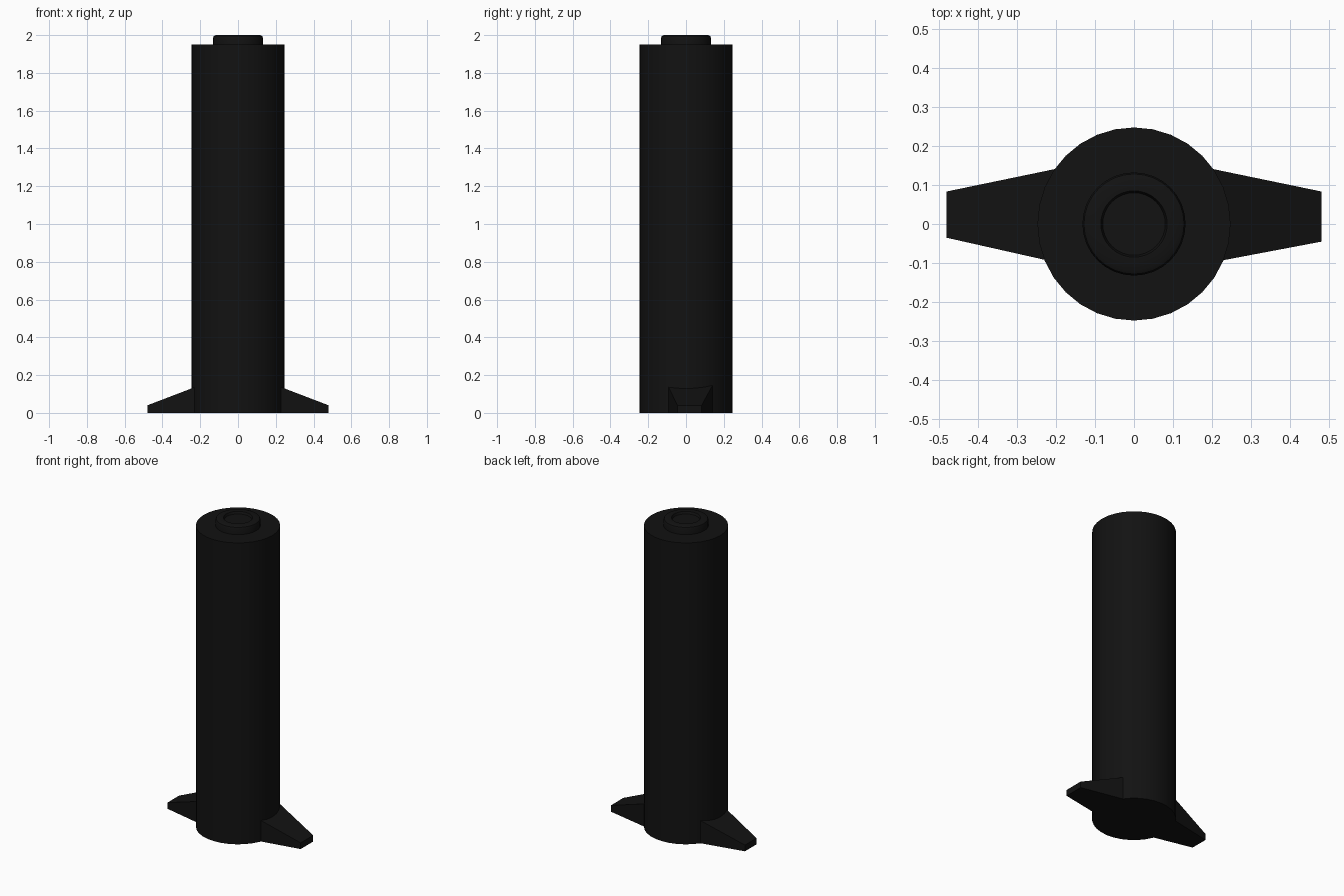
import bpy, bmesh, math

if "Cube" in bpy.data.objects:
    bpy.data.objects.remove(bpy.data.objects["Cube"])

black = bpy.data.materials.new("black_metal")
black.diffuse_color = (0.006, 0.006, 0.006, 1)
black.use_nodes = True
black.node_tree.nodes["Principled BSDF"].inputs["Base Color"].default_value = black.diffuse_color


def finish(name, bm, smooth=True):
    bmesh.ops.recalc_face_normals(bm, faces=bm.faces)
    mesh = bpy.data.meshes.new(name)
    bm.to_mesh(mesh)
    bm.free()
    obj = bpy.data.objects.new(name, mesh)
    bpy.context.collection.objects.link(obj)
    mesh.materials.append(black)
    if smooth:
        bpy.ops.object.select_all(action='DESELECT')
        obj.select_set(True)
        bpy.context.view_layer.objects.active = obj
        bpy.ops.object.shade_smooth_by_angle(angle=math.radians(30))
    return obj


def lathe(name, profile, sides=32):
    # Revolve (radius, z) points around the z axis, starting and ending on a cap
    bm = bmesh.new()
    rings = []
    for r, z in profile:
        rings.append([bm.verts.new((r * math.cos(2 * math.pi * i / sides),
                                    r * math.sin(2 * math.pi * i / sides), z))
                      for i in range(sides)])
    for a, b in zip(rings, rings[1:]):
        for i in range(sides):
            j = (i + 1) % sides
            bm.faces.new((a[i], a[j], b[j], b[i]))
    bm.faces.new(rings[0])
    bm.faces.new(rings[-1])
    return finish(name, bm)


def fin(name, side, tip_front):
    # Tapered wedge: wide and tall at the body, narrow and low at the tip
    bm = bmesh.new()
    sections = [(0.20, -0.098, 0.141, 0.147), (0.48, tip_front, 0.083, 0.04)]
    ends = [[bm.verts.new((side * x, y, z))
             for y, z in ((y0, 0), (y1, 0), (y1, h), (y0, h))]
            for x, y0, y1, h in sections]
    for i in range(4):
        j = (i + 1) % 4
        bm.faces.new((ends[0][i], ends[0][j], ends[1][j], ends[1][i]))
    for end in ends:
        bm.faces.new(end)
    return finish(name, bm, smooth=False)


# Main tube
lathe("body", [(0.247, 0), (0.247, 1.95)])

# Rounded top button with a shallow dish
lathe("top_cap", [(0.132, 1.94), (0.132, 1.985), (0.128, 1.995), (0.118, 2.0),
                  (0.085, 2.0), (0.08, 1.985)])

# Stabilising feet on both sides
fin("right_fin", 1, -0.045)
fin("left_fin", -1, -0.035)
